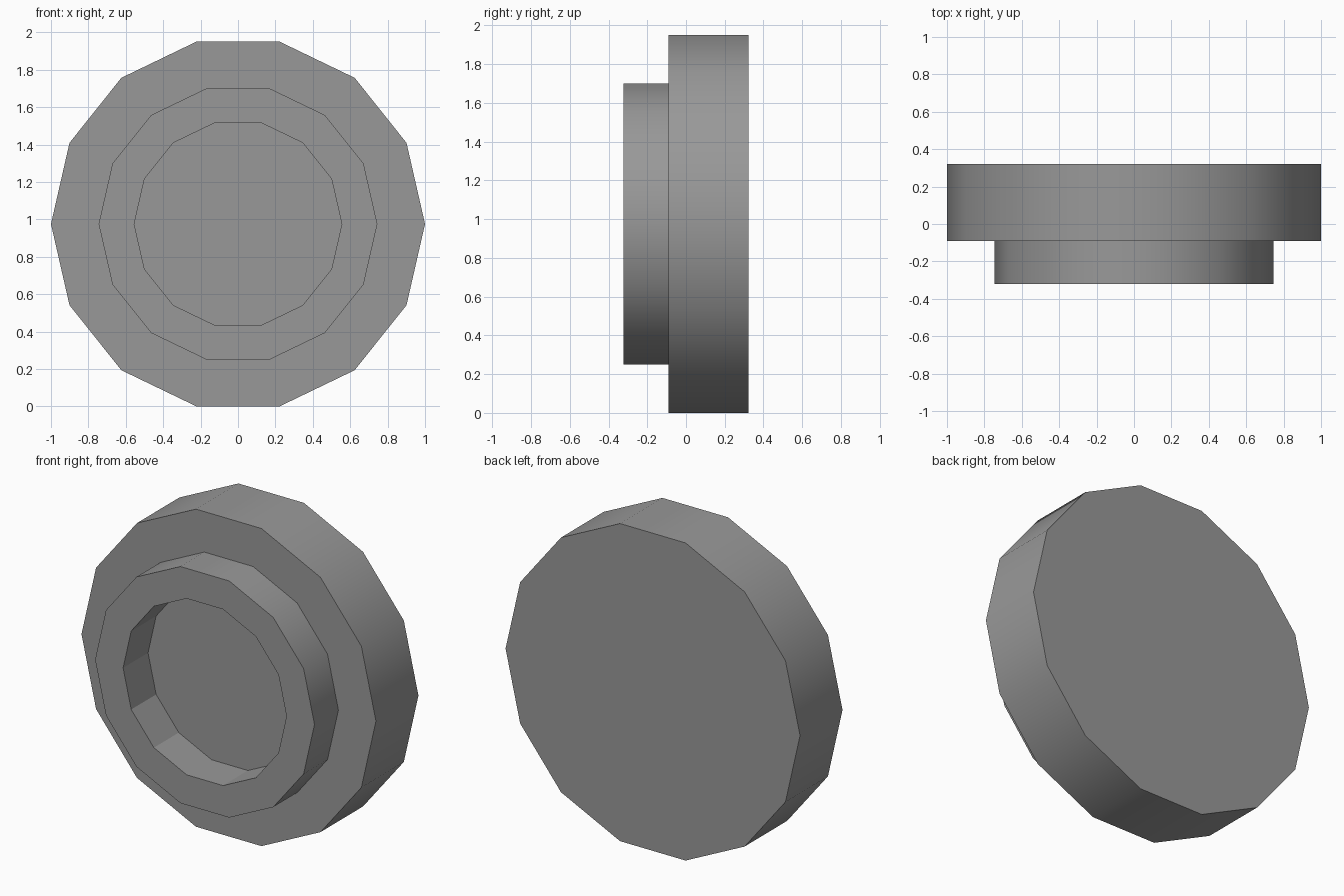
import bpy, bmesh
from math import sin, cos, pi

if "Cube" in bpy.data.objects:
    bpy.data.objects.remove(bpy.data.objects["Cube"])

SIDES = 14
CENTRE_Z = sin(6 * pi / SIDES)  # lowest flat of the outer polygon rests on z = 0

# (radius, y, smooth shading of the band that follows), back rim to recess floor
PROFILE = [
    (1.0, 0.322, True),      # outer wall
    (1.0, -0.09, False),     # front face of the disc
    (0.745, -0.09, True),    # collar wall
    (0.745, -0.322, False),  # collar front face
    (0.555, -0.322, False),  # recess wall
    (0.555, -0.08, False),   # recess floor
]


def ring(bm, radius, y):
    return [bm.verts.new((radius * cos(2 * pi * i / SIDES), y,
                          CENTRE_Z + radius * sin(2 * pi * i / SIDES)))
            for i in range(SIDES)]


bm = bmesh.new()
rings = [ring(bm, r, y) for r, y, _ in PROFILE]

# Bands between neighbouring rings
for a, b, (_, _, smooth) in zip(rings, rings[1:], PROFILE):
    for i in range(SIDES):
        j = (i + 1) % SIDES
        bm.faces.new((a[i], a[j], b[j], b[i])).smooth = smooth

# Back face and recess floor
bm.faces.new(rings[0])
bm.faces.new(rings[-1])
bmesh.ops.recalc_face_normals(bm, faces=bm.faces[:])

# Sharp rims around every flat face
for e in bm.edges:
    e.smooth = all(f.smooth for f in e.link_faces)

mesh = bpy.data.meshes.new("stepped_disc")
bm.to_mesh(mesh)
bm.free()

# Dark grey finish
grey = bpy.data.materials.new("dark_grey")
grey.diffuse_color = (0.318, 0.318, 0.318, 1.0)
grey.use_nodes = True
grey.node_tree.nodes["Principled BSDF"].inputs["Base Color"].default_value = grey.diffuse_color
mesh.materials.append(grey)
bpy.context.collection.objects.link(bpy.data.objects.new("stepped_disc", mesh))
